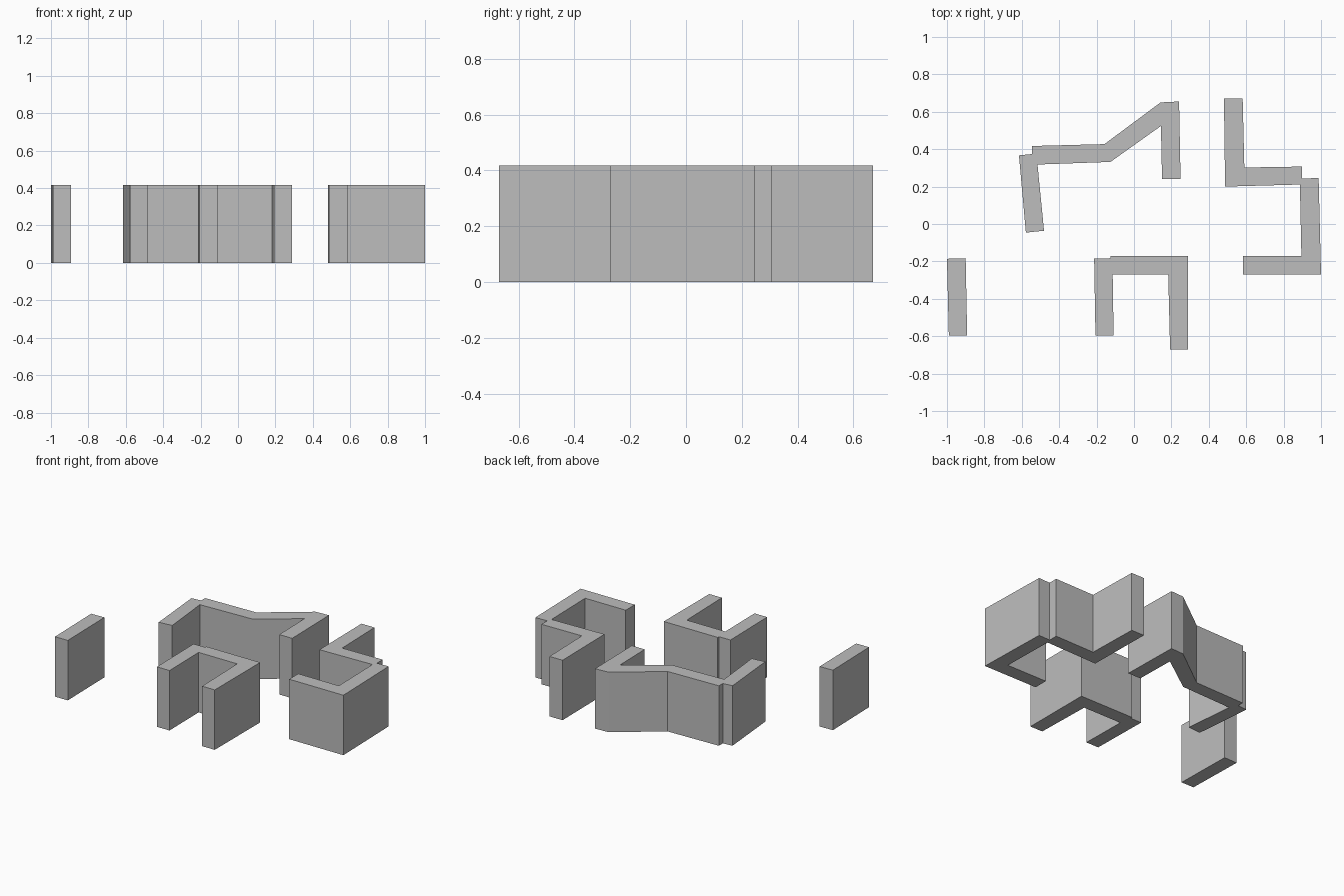
import bpy
import bmesh

cube = bpy.data.objects.get("Cube")
if cube:
    bpy.data.objects.remove(cube, do_unlink=True)

HEIGHT = 0.417

grey = bpy.data.materials.new("plain_grey")
grey.use_nodes = True
colour = (0.51, 0.51, 0.51, 1)
grey.diffuse_color = colour
grey.node_tree.nodes["Principled BSDF"].inputs["Base Color"].default_value = colour


def wall(name, outline):
    """Extrude a floor-plan outline up to the common wall height."""
    bm = bmesh.new()
    base = bm.faces.new([bm.verts.new((x, y, 0)) for x, y in outline])
    top = bmesh.ops.extrude_face_region(bm, geom=[base], use_keep_orig=True)
    verts = [v for v in top["geom"] if isinstance(v, bmesh.types.BMVert)]
    bmesh.ops.translate(bm, verts=verts, vec=(0, 0, HEIGHT))
    bmesh.ops.recalc_face_normals(bm, faces=bm.faces)
    mesh = bpy.data.meshes.new(name)
    bm.to_mesh(mesh)
    bm.free()
    mesh.materials.append(grey)
    obj = bpy.data.objects.new(name, mesh)
    bpy.context.collection.objects.link(obj)
    return obj


# Long bent wall at the back right
wall("back_bent_wall", [
    (-.615, .367), (-.545, .374), (-.545, .417), (-.158, .427),
    (.142, .65), (.241, .655), (.249, .24), (.15, .24), (.144, .524),
    (-.126, .332), (-.516, .318), (-.481, -.036), (-.578, -.046)])

# Stepped wall around the left side
wall("left_stepped_wall", [
    (.481, .67), (.581, .67), (.59, .302), (.898, .307), (.898, .243),
    (.987, .246), (1, -.27), (.583, -.27), (.583, -.17), (.895, -.17),
    (.887, .211), (.487, .2)])

# U-shaped wall at the front
wall("front_u_wall", [
    (-.213, -.185), (-.125, -.183), (-.125, -.17), (.29, -.17),
    (.29, -.67), (.193, -.67), (.183, -.27), (-.114, -.27),
    (-.109, -.597), (-.206, -.597)])

# Free-standing wall segment
wall("detached_wall", [
    (-1, -.186), (-.9, -.183), (-.892, -.597), (-.99, -.597)])
